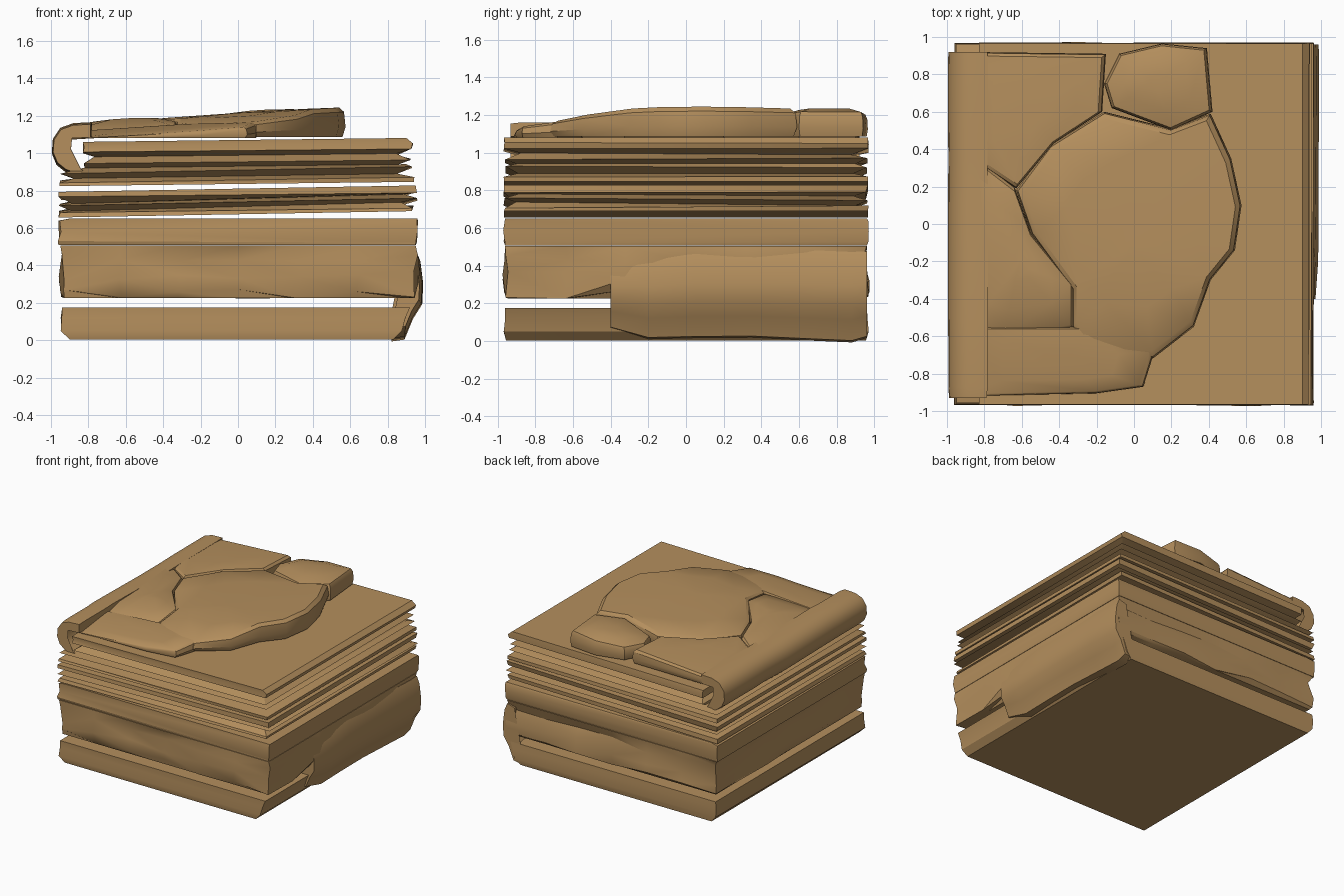
import bpy, bmesh, math, random
from mathutils import Vector

random.seed(4)
if "Cube" in bpy.data.objects:
    bpy.data.objects.remove(bpy.data.objects["Cube"])

cloth = bpy.data.materials.new("tan_cloth")
cloth.use_nodes = True
COLOUR = (0.46, 0.275, 0.11, 1)
cloth.diffuse_color = COLOUR
cloth.node_tree.nodes["Principled BSDF"].inputs["Base Color"].default_value = COLOUR


def loft(name, rings, angle=30):
    """Join equal rings of points into a closed solid."""
    bm = bmesh.new()
    loops = [[bm.verts.new(p) for p in ring] for ring in rings]
    n = len(loops[0])
    for a, b in zip(loops, loops[1:]):
        for i in range(n):
            j = (i + 1) % n
            bm.faces.new((a[i], a[j], b[j], b[i]))
    bm.faces.new(loops[0])
    bm.faces.new(loops[-1])
    bmesh.ops.triangulate(bm, faces=bm.faces[:])
    bmesh.ops.recalc_face_normals(bm, faces=bm.faces[:])
    mesh = bpy.data.meshes.new(name)
    bm.to_mesh(mesh)
    bm.free()
    mesh.materials.append(cloth)
    ob = bpy.data.objects.new(name, mesh)
    bpy.context.collection.objects.link(ob)
    bpy.ops.object.select_all(action='DESELECT')
    ob.select_set(True)
    bpy.context.view_layer.objects.active = ob
    bpy.ops.object.shade_smooth_by_angle(angle=math.radians(angle))
    return ob


def slab(name, levels, tilt=0.0, per_side=1, push=0.0, lift=0.0):
    """Folded layer: levels are (x0, x1, half depth, z); inner levels are crumpled."""
    rings = []
    for k, (x0, x1, y, z) in enumerate(levels):
        inner = 0 < k < len(levels) - 1
        corners = [Vector(c) for c in ((x0, -y), (x1, -y), (x1, y), (x0, y))]
        ring = []
        for i in range(4):
            for s in range(per_side):
                p = corners[i].lerp(corners[(i + 1) % 4], s / per_side)
                dz = 0
                if inner:
                    p *= 1 - random.uniform(0, push)
                    dz = random.uniform(-lift, lift)
                ring.append((p.x, p.y, z + tilt * p.x + dz))
        rings.append(ring)
    return loft(name, rings)


def bent_strip(name, profile, stations, wobble=0.0):
    """Sweep an x-z profile along y; stations are (y, squash)."""
    cx = sum(p[0] for p in profile) / len(profile)
    cz = sum(p[1] for p in profile) / len(profile)
    rings = []
    for y, s in stations:
        dz = random.uniform(-wobble, wobble)
        rings.append([(cx + (x - cx) * s, y, cz + (z - cz) * s + dz) for x, z in profile])
    return loft(name, rings, 40)


def flap_height(x, y):
    return 1.213 + 0.065 * x - 0.12 * max(0, -0.3 - y)


def pad(name, outline, base, drop, puff):
    """Soft lump of cloth standing on base and following the sloping flap top."""
    c = sum((Vector(p) for p in outline), Vector((0, 0))) / len(outline)
    rings = []
    for scale, t in ((0.97, 0), (1.0, 0.35), (0.985, 0.85), (0.94, 1), (0.6, 1), (0.2, 1)):
        ring = []
        for p in outline:
            q = c + (Vector(p) - c) * scale
            top = flap_height(*q)
            if t == 1:
                top += puff * (1 - scale ** 2) - drop * scale ** 4
            else:
                top -= drop
            ring.append((q.x, q.y, base + (top - base) * t))
        rings.append(ring)
    return loft(name, rings, 35)


# Bottom layer with chamfered underside
slab("bottom_layer", [(-0.9, 0.83, 0.955, 0.003), (-0.95, 0.88, 0.97, 0.05),
                      (-0.95, 0.9, 0.965, 0.12), (-0.94, 0.92, 0.96, 0.175)], push=0.01)

# Rumpled second layer
slab("rumpled_layer", [(-0.93, 0.9, 0.94, 0.225), (-0.96, 0.96, 0.975, 0.25),
                       (-0.96, 0.97, 0.975, 0.34), (-0.95, 0.97, 0.965, 0.43),
                       (-0.95, 0.95, 0.96, 0.505)], per_side=6, push=0.035, lift=0.03)

# Rounded fold joining the two lowest layers on one side
bent_strip("lower_side_fold",
           [(0.82, 0.0), (0.89, 0.01), (0.935, 0.12), (0.985, 0.2), (0.99, 0.3), (0.975, 0.42),
            (0.95, 0.48), (0.88, 0.46), (0.9, 0.27), (0.88, 0.2), (0.82, 0.15)],
           [(-0.4, 0.75), (-0.2, 0.93), (0.05, 0.97), (0.35, 0.96), (0.65, 1), (0.88, 1), (0.96, 0.96)],
           wobble=0.008)

# Plain third layer
slab("third_layer", [(-0.96, 0.95, 0.96, 0.508), (-0.965, 0.96, 0.97, 0.525),
                     (-0.96, 0.96, 0.97, 0.58), (-0.965, 0.965, 0.97, 0.635),
                     (-0.9, 0.96, 0.96, 0.65)], push=0.015, lift=0.005)

# Thin pinched layers with creases
slab("pinched_layer", [(-0.96, 0.93, 0.965, 0.673), (-0.965, 0.94, 0.97, 0.7),
                       (-0.9, 0.88, 0.91, 0.715), (-0.96, 0.965, 0.97, 0.735),
                       (-0.89, 0.9, 0.9, 0.755), (-0.96, 0.96, 0.97, 0.775),
                       (-0.96, 0.95, 0.965, 0.81)], tilt=0.018, push=0.02, lift=0.012)

# Upper layers: a wide lower half and a narrower upper half
slab("upper_layer_base", [(-0.955, 0.94, 0.965, 0.835), (-0.965, 0.945, 0.97, 0.86),
                          (-0.88, 0.86, 0.9, 0.88), (-0.96, 0.94, 0.97, 0.905),
                          (-0.83, 0.9, 0.9, 0.93)], tilt=0.012, push=0.015, lift=0.012)
slab("upper_layer_top", [(-0.82, 0.86, 0.9, 0.93), (-0.83, 0.93, 0.97, 0.955),
                         (-0.77, 0.85, 0.88, 0.985), (-0.83, 0.93, 0.97, 1.01),
                         (-0.83, 0.94, 0.97, 1.045), (-0.83, 0.9, 0.965, 1.07)],
     tilt=0.012, push=0.01, lift=0.008)

# Curled edge of the top flap, hanging over one side
bent_strip("flap_curled_edge",
           [(-0.78, 1.16), (-0.88, 1.155), (-0.95, 1.13), (-0.99, 1.07), (-0.995, 1.0), (-0.97, 0.94),
            (-0.92, 0.9), (-0.82, 0.87), (-0.82, 0.895), (-0.9, 0.93), (-0.935, 0.98),
            (-0.94, 1.04), (-0.9, 1.08), (-0.78, 1.085)],
           [(-0.93, 0.93), (-0.87, 0.98), (-0.6, 0.98), (-0.5, 1), (0.1, 1), (0.36, 0.97),
            (0.5, 1), (0.85, 1), (0.92, 0.97)], wobble=0.006)

# Lumps that make up the crumpled top flap
pad("flap_middle", [(0.1, -0.72), (0.32, -0.55), (0.41, -0.3), (0.54, -0.14), (0.575, 0.1),
                    (0.52, 0.35), (0.41, 0.59), (0.2, 0.51), (-0.16, 0.6), (-0.45, 0.42),
                    (-0.63, 0.18), (-0.55, -0.05), (-0.33, -0.35), (-0.33, -0.55), (-0.25, -0.7)],
    1.085, 0.006, 0.002)
pad("flap_back_lobe", [(-0.12, 0.62), (-0.16, 0.75), (-0.08, 0.91), (0.15, 0.965), (0.39, 0.94),
                       (0.42, 0.6), (0.2, 0.5)], 1.085, 0.03, 0.01)
pad("flap_back_corner", [(-0.9, 0.92), (-0.15, 0.91), (-0.17, 0.6), (-0.43, 0.43), (-0.63, 0.19),
                         (-0.9, 0.37)], 1.08, 0.012, 0.0)
pad("flap_side_lump", [(-0.9, 0.4), (-0.64, 0.2), (-0.55, -0.05), (-0.32, -0.33), (-0.32, -0.56),
                       (-0.7, -0.62), (-0.9, -0.57)], 1.08, 0.025, 0.012)
pad("flap_front_strip", [(-0.93, -0.92), (-0.2, -0.905), (0.05, -0.87), (0.11, -0.68), (-0.2, -0.55),
                         (-0.5, -0.55), (-0.93, -0.55)], 1.08, 0.01, 0.0)
